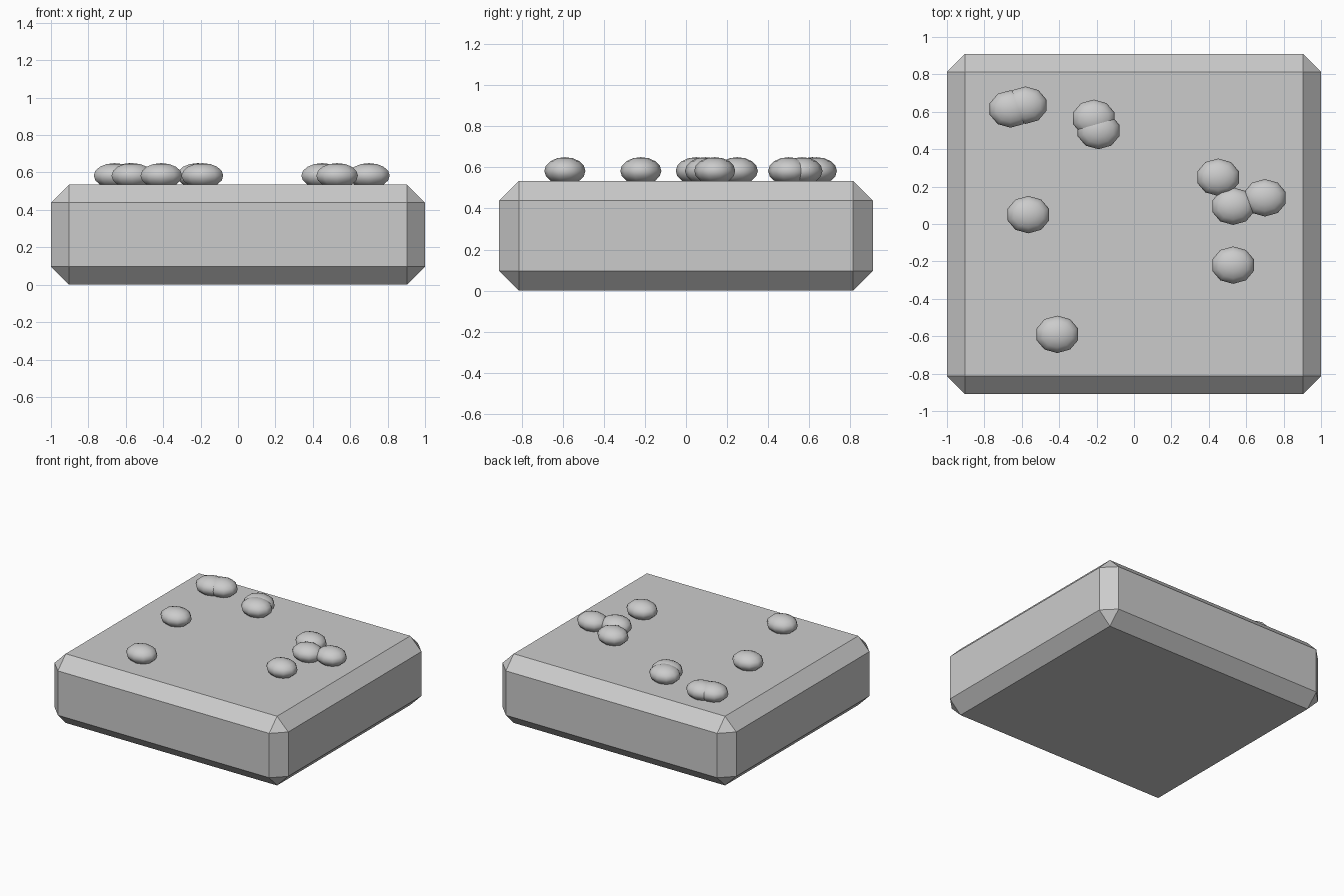
import bpy

if "Cube" in bpy.data.objects:
    bpy.data.objects.remove(bpy.data.objects["Cube"])

grey = bpy.data.materials.new("plain grey")
grey.diffuse_color = (0.6, 0.6, 0.6, 1)
grey.use_nodes = True
grey.node_tree.nodes["Principled BSDF"].inputs["Base Color"].default_value = grey.diffuse_color

HALF_X, HALF_Y, HEIGHT = 1.0, 0.91, 0.535
CHAMFER = 0.096

# Chamfered slab
bpy.ops.mesh.primitive_cube_add(size=2, location=(0, 0, HEIGHT / 2))
slab = bpy.context.object
slab.name = "slab"
slab.scale = (HALF_X, HALF_Y, HEIGHT / 2)
bpy.ops.object.transform_apply(location=False, rotation=False, scale=True)
bevel = slab.modifiers.new("chamfer", 'BEVEL')
bevel.width = CHAMFER
bevel.segments = 1
slab.data.materials.append(grey)

# Flattened pebbles half sunk into the top face
spots = [(-0.66, 0.615), (-0.58, 0.635), (-0.215, 0.565), (-0.19, 0.50),
         (0.45, 0.25), (0.53, 0.095), (0.70, 0.14), (0.53, -0.22),
         (-0.41, -0.59), (-0.565, 0.05)]
for i, (x, y) in enumerate(spots, 1):
    bpy.ops.mesh.primitive_uv_sphere_add(segments=10, ring_count=8, radius=1,
                                         location=(x, y, 0.583))
    pebble = bpy.context.object
    pebble.name = f"pebble_{i}"
    pebble.scale = (0.117, 0.10, 0.067)
    bpy.ops.object.transform_apply(location=False, rotation=False, scale=True)
    bpy.ops.object.shade_smooth()
    pebble.data.materials.append(grey)
